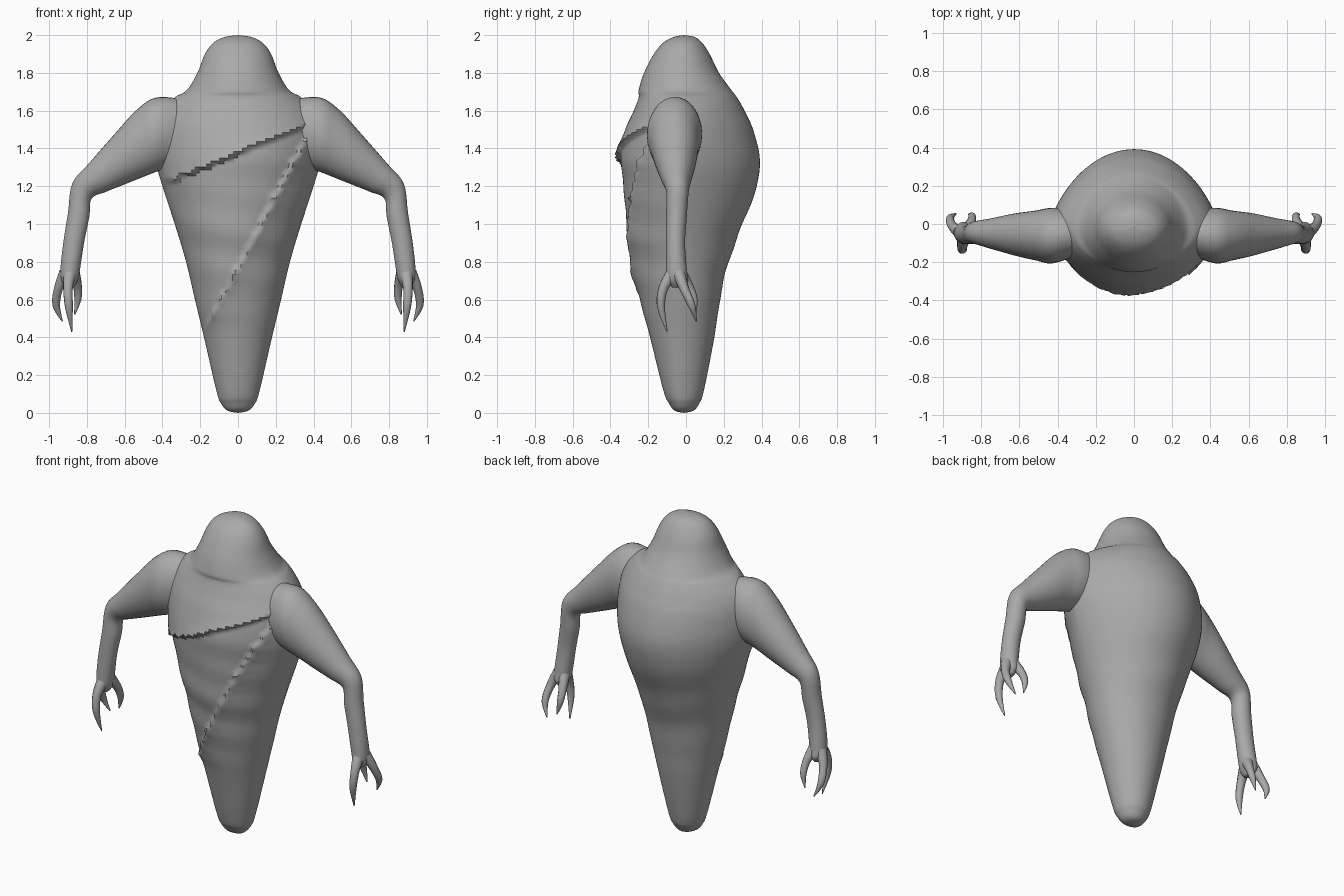
import bpy, bmesh, math
from mathutils import Vector

if "Cube" in bpy.data.objects:
    bpy.data.objects.remove(bpy.data.objects["Cube"])

grey = bpy.data.materials.new("cloth grey")
grey.diffuse_color = (0.4, 0.4, 0.4, 1)
grey.use_nodes = True
grey.node_tree.nodes["Principled BSDF"].inputs["Base Color"].default_value = grey.diffuse_color


def smooth_path(keys, steps):
    """Catmull-Rom interpolation through rows of numbers."""
    rows = []
    for i in range(len(keys) - 1):
        a, b, c, d = (keys[max(i - 1, 0)], keys[i], keys[i + 1],
                      keys[min(i + 2, len(keys) - 1)])
        for s in range(steps):
            t = s / steps
            rows.append([0.5 * (2 * q + (r - p) * t + (2 * p - 5 * q + 4 * r - u) * t * t
                                + (3 * q - p - 3 * r + u) * t ** 3)
                         for p, q, r, u in zip(a, b, c, d)])
    rows.append(list(keys[-1]))
    return rows


def finish(ob, angle):
    bpy.ops.object.select_all(action='DESELECT')
    ob.select_set(True)
    bpy.context.view_layer.objects.active = ob
    if ob.type == 'CURVE':
        bpy.ops.object.convert(target='MESH')
    ob.data.materials.clear()
    ob.data.materials.append(grey)
    bpy.ops.object.shade_smooth_by_angle(angle=math.radians(angle))


def loft(name, rings, angle=50):
    """Skin a list of point rings and close both ends."""
    bm = bmesh.new()
    vs = [[bm.verts.new(p) for p in ring] for ring in rings]
    n = len(vs[0])
    for a, b in zip(vs, vs[1:]):
        for i in range(n):
            j = (i + 1) % n
            bm.faces.new((a[i], a[j], b[j], b[i]))
    bm.faces.new(vs[0])
    bm.faces.new(vs[-1])
    bmesh.ops.remove_doubles(bm, verts=bm.verts, dist=0.0003)
    bmesh.ops.recalc_face_normals(bm, faces=bm.faces)
    me = bpy.data.meshes.new(name)
    bm.to_mesh(me)
    bm.free()
    ob = bpy.data.objects.new(name, me)
    bpy.context.collection.objects.link(ob)
    finish(ob, angle)


# Body profile: height, half width, front y, back y, side pinch
BODY = [
    (0.0, 0.0, -0.01, -0.01, 1), (0.012, 0.055, -0.06, 0.04, 1),
    (0.05, 0.09, -0.09, 0.07, 1), (0.12, 0.115, -0.12, 0.095, 1),
    (0.4, 0.18, -0.19, 0.15, 1), (0.6, 0.228, -0.24, 0.18, 1),
    (0.8, 0.275, -0.28, 0.225, 1.05), (1.0, 0.335, -0.315, 0.3, 1.1),
    (1.2, 0.4, -0.33, 0.375, 1.2), (1.35, 0.44, -0.345, 0.39, 1.35),
    (1.5, 0.44, -0.315, 0.355, 1.4), (1.6, 0.405, -0.275, 0.31, 1.4),
    (1.67, 0.335, -0.25, 0.27, 1.25), (1.71, 0.27, -0.25, 0.24, 1.1),
    (1.8, 0.215, -0.222, 0.175, 1), (1.9, 0.175, -0.17, 0.125, 1),
    (1.96, 0.13, -0.12, 0.085, 1), (1.99, 0.07, -0.065, 0.045, 1),
    (2.0, 0.0, -0.01, -0.01, 1)]


def cloth_offset(x, z):
    """Overhanging chest flap, torn diagonal edge and loose folds."""
    flap = z - (1.37 + 0.41 * x - 0.006 * math.sin(70 * x) * (x < 0.1))
    if flap > 0:
        fade = max(0, min(1, (0.44 - abs(x)) / 0.08))
        return 0.035 * fade * math.exp(-flap / 0.08)
    folds = 0.005 * math.sin(28 * z + 5 * x) * max(0, 1 - abs(z - 0.9) / 0.5)
    edge = 0.88 * (x + 0.18 - 0.537 * (z - 0.45)) + 0.005 * math.sin(95 * z)
    if edge > 0 and z > 0.42:
        folds += 0.024 * math.exp(-edge / 0.05) * min(1, (z - 0.42) / 0.1)
    return folds


SIDES = 112
rings = []
for z, w, front, back, pinch in smooth_path(BODY, 9):
    mid = max(front, min(back, -0.025))
    ring = []
    for i in range(SIDES):
        t = 2 * math.pi * i / SIDES
        c, s = math.cos(t), math.sin(t)
        x = w * c
        depth = abs(s) ** pinch
        if s < 0:
            out = cloth_offset(x, z) * min(1, -s * 2.5)
            y = mid + (front - mid) * depth - out
        else:
            y = mid + (back - mid) * depth
            y += 0.004 * s * math.sin(24 * z + 4 * x) * max(0, 1 - abs(z - 0.9) / 0.5)
        ring.append((x, y, z))
    rings.append(ring)
loft("hooded_body", rings)

# Arm rings: outer x, z, inner x, z, centre y, half depth
ARM = [
    (0.24, 1.65, 0.28, 1.32, -0.04, 0.11), (0.42, 1.672, 0.42, 1.28, -0.06, 0.145),
    (0.53, 1.61, 0.50, 1.25, -0.06, 0.13), (0.65, 1.48, 0.60, 1.21, -0.055, 0.11),
    (0.79, 1.32, 0.70, 1.17, -0.05, 0.08), (0.877, 1.215, 0.775, 1.135, -0.045, 0.06),
    (0.90, 1.06, 0.787, 1.04, -0.05, 0.055), (0.925, 0.90, 0.815, 0.90, -0.055, 0.05),
    (0.94, 0.76, 0.838, 0.75, -0.05, 0.055), (0.935, 0.70, 0.85, 0.70, -0.045, 0.055),
    (0.91, 0.665, 0.87, 0.665, -0.045, 0.03)]

# Claws: path points with radius
FINGERS = {
    "outer_finger": [(0.915, -0.04, 0.74, 0.034), (0.95, -0.01, 0.66, 0.025),
                     (0.962, 0.03, 0.57, 0.02), (0.93, 0.055, 0.485, 0.003)],
    "front_finger": [(0.89, -0.07, 0.74, 0.036), (0.90, -0.12, 0.66, 0.026),
                     (0.895, -0.132, 0.56, 0.021), (0.88, -0.10, 0.43, 0.003)],
    "inner_finger": [(0.87, -0.03, 0.74, 0.034), (0.85, 0.015, 0.67, 0.024),
                     (0.848, 0.042, 0.60, 0.019), (0.865, 0.05, 0.52, 0.003)]}

for side, label in ((-1, "left"), (1, "right")):
    rings = []
    for ox, oz, ix, iz, yc, hy in smooth_path(ARM, 5):
        o, n = Vector((ox, yc, oz)), Vector((ix, yc, iz))
        ring = []
        for i in range(32):
            t = 2 * math.pi * i / 32
            p = (o + n) / 2 + (o - n) / 2 * math.cos(t) + Vector((0, hy * math.sin(t), 0))
            ring.append((side * p.x, p.y, p.z))
        rings.append(ring)
    loft(label + "_arm", rings, 60)

    for name, path in FINGERS.items():
        cu = bpy.data.curves.new(label + "_" + name, 'CURVE')
        cu.dimensions = '3D'
        cu.bevel_depth = 1.0
        cu.bevel_resolution = 3
        cu.use_fill_caps = True
        sp = cu.splines.new('POLY')
        pts = smooth_path(path, 5)
        sp.points.add(len(pts) - 1)
        for p, (x, y, z, r) in zip(sp.points, pts):
            p.co = (side * x, y, z, 1)
            p.radius = r
        ob = bpy.data.objects.new(cu.name, cu)
        bpy.context.collection.objects.link(ob)
        finish(ob, 60)
